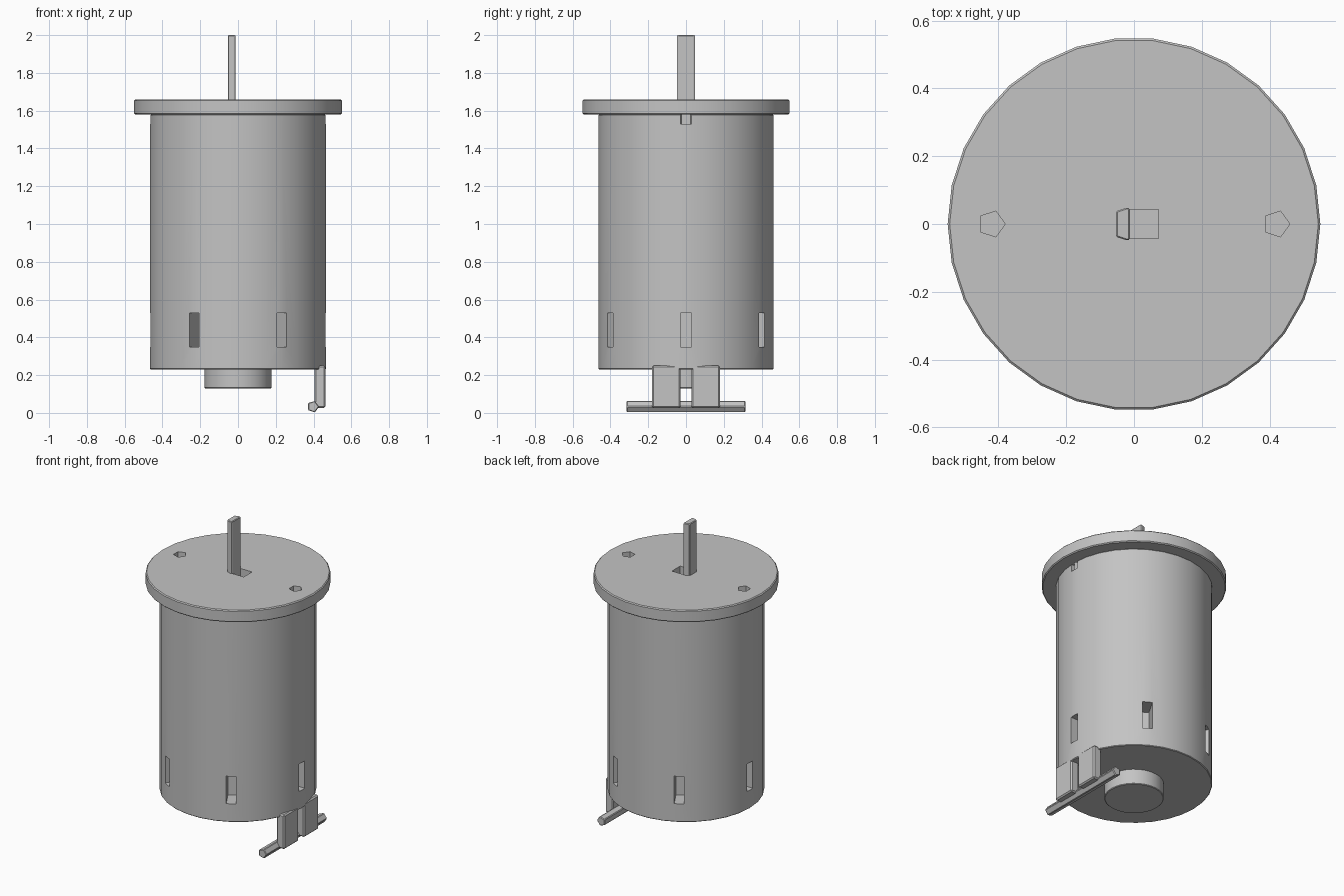
import bpy
import bmesh
from math import cos, sin, pi, radians
from mathutils import Matrix, Vector

if "Cube" in bpy.data.objects:
    bpy.data.objects.remove(bpy.data.objects["Cube"], do_unlink=True)

GREY = (0.55, 0.55, 0.55, 1)
metal = bpy.data.materials.new("grey_metal")
metal.use_nodes = True
metal.diffuse_color = GREY
for node in metal.node_tree.nodes:
    if node.type == "BSDF_PRINCIPLED":
        node.inputs["Base Color"].default_value = GREY


def prism(name, outline, low, high, matrix=None):
    """Extrude a 2D outline from low to high along local z."""
    bm = bmesh.new()
    base = bm.faces.new([bm.verts.new((x, y, low)) for x, y in outline])
    ext = bmesh.ops.extrude_face_region(bm, geom=[base])
    top = [v for v in ext["geom"] if isinstance(v, bmesh.types.BMVert)]
    bmesh.ops.translate(bm, verts=top, vec=(0, 0, high - low))
    bmesh.ops.recalc_face_normals(bm, faces=bm.faces)
    if matrix:
        bm.transform(matrix)
    mesh = bpy.data.meshes.new(name)
    bm.to_mesh(mesh)
    bm.free()
    mesh.materials.append(metal)
    obj = bpy.data.objects.new(name, mesh)
    bpy.context.collection.objects.link(obj)
    return obj


def ring(sides, radius, cx=0, cy=0):
    return [(cx + radius * cos(2 * pi * i / sides),
             cy + radius * sin(2 * pi * i / sides)) for i in range(sides)]


def rect(x0, x1, y0, y1):
    return [(x0, y0), (x1, y0), (x1, y1), (x0, y1)]


def activate(obj):
    bpy.ops.object.select_all(action="DESELECT")
    obj.select_set(True)
    bpy.context.view_layer.objects.active = obj


def bevel(obj, width):
    mod = obj.modifiers.new("edge_bevel", "BEVEL")
    mod.width = width
    mod.segments = 1
    mod.limit_method = "ANGLE"
    mod.angle_limit = radians(35)
    activate(obj)
    bpy.ops.object.modifier_apply(modifier=mod.name)


def cut(obj, cutters):
    activate(obj)
    for cutter in cutters:
        cutter.hide_render = True
        mod = obj.modifiers.new("cut", "BOOLEAN")
        mod.operation = "DIFFERENCE"
        mod.solver = "EXACT"
        mod.object = cutter
        bpy.ops.object.modifier_apply(modifier=mod.name)


# Housing, mounting flange and bottom bearing boss
body = prism("motor_body", ring(30, 0.466), 0.23, 1.58)
flange = prism("mounting_flange", ring(30, 0.55), 1.58, 1.66)
boss = prism("bearing_boss", ring(30, 0.177), 0.13, 0.24)
bevel(body, 0.004)
bevel(flange, 0.006)
bevel(boss, 0.004)

# Six vent slots around the base of the housing
body_cutters = [
    prism("vent_cutter", rect(0.34, 0.6, -0.03, 0.03), 0.35, 0.53,
          Matrix.Rotation(i * pi / 3, 4, "Z"))
    for i in range(6)
]

# Screw holes through the flange, with small openings in the side
flange_cutters = []
for side in (-1, 1):
    hole = prism("screw_cutter", ring(5, 0.04, side * 0.42), 1.53, 1.8)
    flange_cutters.append(hole)
    turn = Matrix.Rotation(0 if side > 0 else pi, 4, "Z")
    body_cutters.append(
        prism("opening_cutter", rect(0.42, 0.6, -0.028, 0.028), 1.53, 1.62, turn))

# Square recess beside the shaft
recess = prism("recess_cutter", rect(-0.012, 0.072, -0.043, 0.043), 1.56, 1.8)
flange_cutters.append(recess)

cut(body, body_cutters + flange_cutters)
cut(flange, flange_cutters)
for cutter in set(body_cutters + flange_cutters):
    bpy.data.objects.remove(cutter, do_unlink=True)

# Flat-sided drive shaft
half = [(-0.053, 0.038), (-0.019, 0.049), (-0.012, 0.044)]
shaft = prism("drive_shaft", half + [(x, -y) for x, y in reversed(half)], 1.56, 2.0)
bevel(shaft, 0.004)

# Pair of terminal plates
plates = []
for side, name in ((-1, "front_terminal"), (1, "back_terminal")):
    y0, y1 = sorted((side * 0.028, side * 0.18))
    plate = prism(name, rect(0.405, 0.462, y0, y1), 0.025, 0.25)
    bevel(plate, 0.008)
    plates.append(plate)

# Five-sided cross rod joining the terminals
to_y = Matrix((Vector((1, 0, 0, 0)), Vector((0, 0, 1, 0)),
               Vector((0, -1, 0, 0)), Vector((0, 0, 0, 1))))
rod = prism("cross_rod", ring(5, 0.032, 0.397, -0.033), -0.315, 0.315, to_y)
bevel(rod, 0.004)

# Smooth round walls, keep hard edges
for obj in (body, flange, boss):
    activate(obj)
    bpy.ops.object.shade_smooth_by_angle(angle=radians(25))
